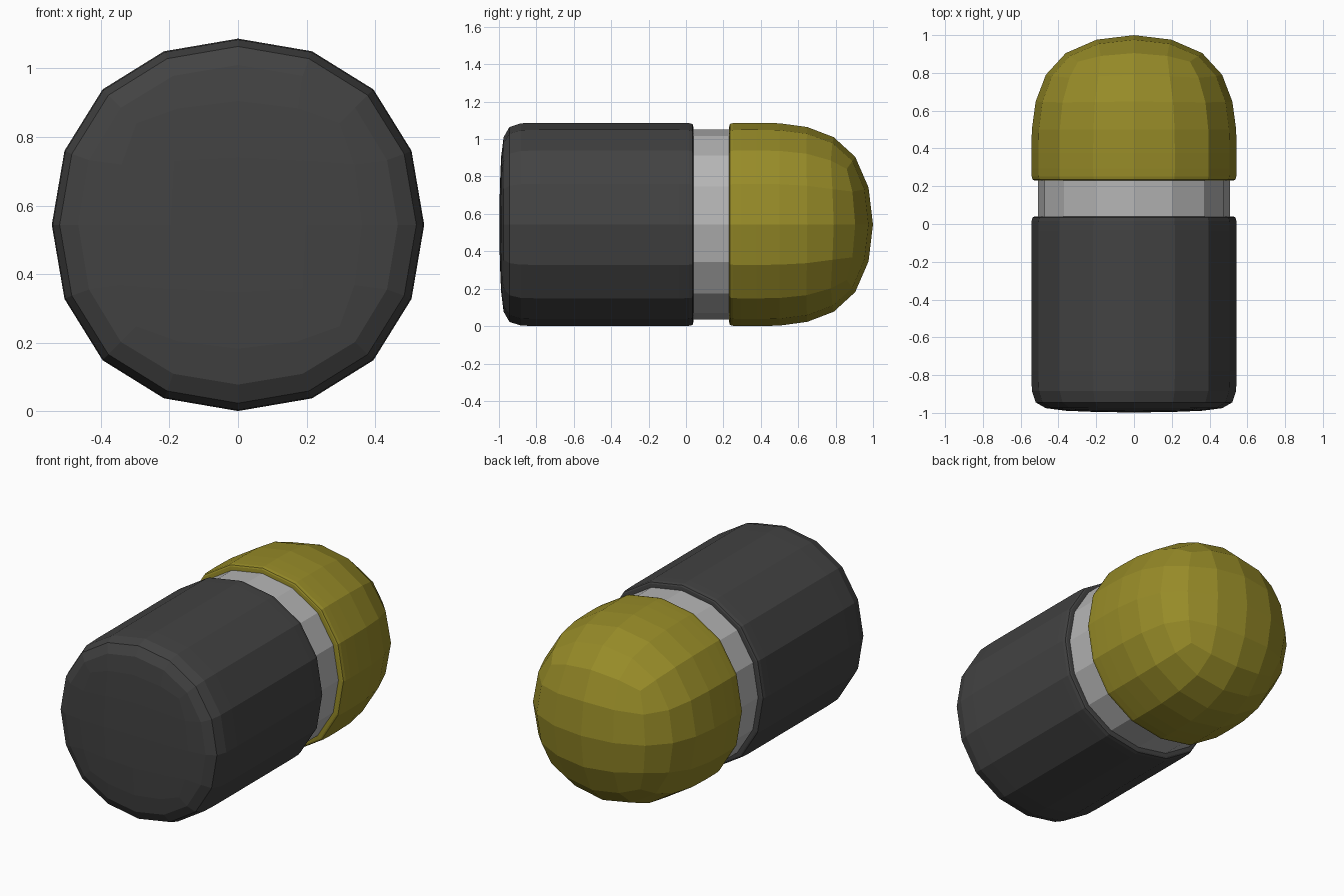
import bpy

if "Cube" in bpy.data.objects:
    bpy.data.objects.remove(bpy.data.objects["Cube"])

A = 0.593      # cage half-width of the two main parts
B = 0.554      # cage half-width of the collar
INNER = 0.50   # hidden inner edge of the rims
CZ = 0.5436    # height of the long axis


def material(name, rgb):
    m = bpy.data.materials.new(name)
    m.diffuse_color = (*rgb, 1.0)
    m.use_nodes = True
    m.node_tree.nodes["Principled BSDF"].inputs["Base Color"].default_value = m.diffuse_color
    return m


def part(name, rows, mat, cap_front=False, cap_back=False):
    """Square cage of (half width, y) rows along y, rounded by subdivision."""
    corners = [(-1, -1), (1, -1), (1, 1), (-1, 1)]
    verts = [(sx * r, y, CZ + sz * r) for r, y in rows for sx, sz in corners]
    faces = []
    for i in range(len(rows) - 1):
        a, b = 4 * i, 4 * (i + 1)
        for k in range(4):
            n = (k + 1) % 4
            faces.append((a + k, b + k, b + n, a + n))
    if cap_front:
        faces.append((0, 1, 2, 3))
    if cap_back:
        e = 4 * (len(rows) - 1)
        faces.append((e + 3, e + 2, e + 1, e))
    me = bpy.data.meshes.new(name)
    me.from_pydata(verts, [], faces)
    me.materials.append(mat)
    ob = bpy.data.objects.new(name, me)
    bpy.context.collection.objects.link(ob)
    sub = ob.modifiers.new("round", 'SUBSURF')
    sub.levels = sub.render_levels = 2
    return ob


dark = material("dark grey", (0.055, 0.055, 0.055))
silver = material("silver grey", (0.46, 0.46, 0.46))
gold = material("olive gold", (0.31, 0.26, 0.021))

# Dark casing with a nearly flat front and a crisp rear rim
part("casing", [(A, -1.004), (A, -0.925), (A, 0.03), (A, 0.04), (INNER, 0.04)],
     dark, cap_front=True)

# Narrow collar between the two halves
part("collar", [(B, 0.02), (B, 0.25)], silver)

# Rounded tip with a crisp front rim
part("dome_tip", [(INNER, 0.23), (A, 0.23), (A, 0.24), (A, 1.066)],
     gold, cap_back=True)
